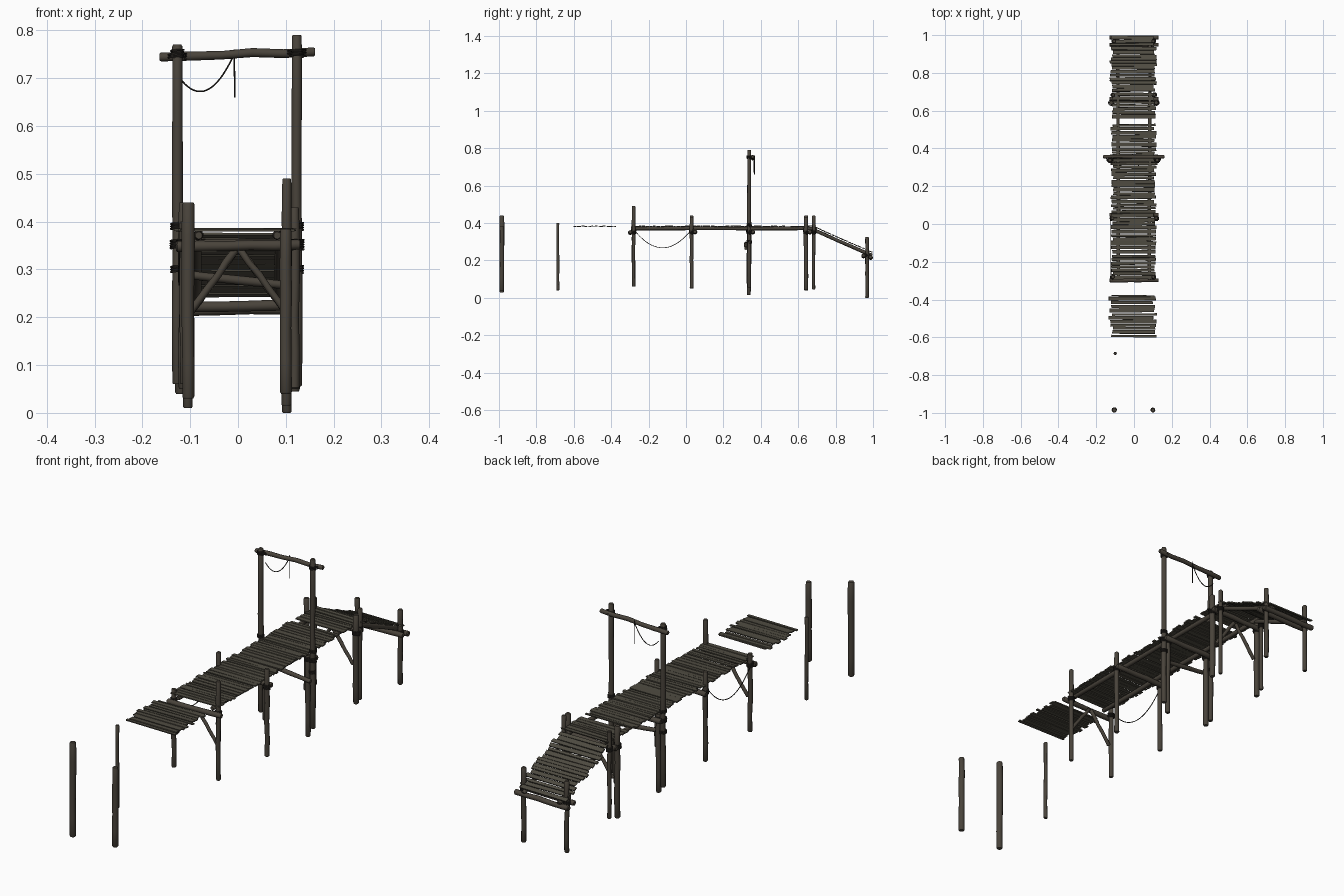
import bpy, bmesh, math, random
from mathutils import Vector, Matrix

random.seed(7)
if "Cube" in bpy.data.objects:
    bpy.data.objects.remove(bpy.data.objects["Cube"], do_unlink=True)


def material(name, rgb):
    m = bpy.data.materials.new(name)
    m.use_nodes = True
    m.diffuse_color = (*rgb, 1)
    bsdf = m.node_tree.nodes["Principled BSDF"]
    bsdf.inputs["Base Color"].default_value = (*rgb, 1)
    bsdf.inputs["Roughness"].default_value = 0.9
    return m


LOG = material("log brown", (0.066, 0.056, 0.043))
PLANK = material("plank grey brown", (0.078, 0.071, 0.053))
ROPE = material("dark rope", (0.022, 0.019, 0.016))


def finish(name, bm, mat, smooth=True):
    bmesh.ops.recalc_face_normals(bm, faces=bm.faces[:])
    me = bpy.data.meshes.new(name)
    bm.to_mesh(me)
    bm.free()
    me.materials.append(mat)
    if smooth:
        me.polygons.foreach_set("use_smooth", [True] * len(me.polygons))
        me.set_sharp_from_angle(angle=math.radians(40))
    ob = bpy.data.objects.new(name, me)
    bpy.context.collection.objects.link(ob)
    return ob


def tube(name, pts, radii, mat, sides=8):
    """Skin a ring of vertices along a path and cap both ends."""
    bm = bmesh.new()
    pts = [Vector(p) for p in pts]
    rings = []
    for i, p in enumerate(pts):
        t = (pts[min(i + 1, len(pts) - 1)] - pts[max(i - 1, 0)]).normalized()
        ref = Vector((0, 1, 0)) if abs(t.y) < 0.8 else Vector((1, 0, 0))
        u = t.cross(ref).normalized()
        v = t.cross(u)
        angles = [math.tau * k / sides for k in range(sides)]
        rings.append([bm.verts.new(p + radii[i] * (u * math.cos(a) + v * math.sin(a)))
                      for a in angles])
    for a, b in zip(rings, rings[1:]):
        for k in range(sides):
            j = (k + 1) % sides
            bm.faces.new((a[k], a[j], b[j], b[k]))
    bm.faces.new(rings[0])
    bm.faces.new(rings[-1])
    return finish(name, bm, mat)


def log(name, a, b, r, wobble=0.0015):
    """Slightly crooked round timber with worn ends."""
    a, b = Vector(a), Vector(b)
    end = min(0.3 * r / (b - a).length, 0.1)
    steps = [0, end, 0.2, 0.4, 0.6, 0.8, 1 - end, 1]
    pts, radii = [], []
    for s in steps:
        off = Vector([random.uniform(-wobble, wobble) for _ in range(3)])
        pts.append(a.lerp(b, s) + (off if 0.1 < s < 0.9 else Vector()))
        radii.append(r * (0.78 if s in (0, 1) else random.uniform(0.92, 1.06)))
    return tube(name, pts, radii, LOG, 10)


def lashing(name, x, y, z, r, turns=3):
    """Rope wound around an upright post."""
    n = turns * 12
    pts = [(x + r * math.cos(math.tau * i / 12), y + r * math.sin(math.tau * i / 12),
            z + 0.005 * (i / 12 - turns / 2)) for i in range(n + 1)]
    tube(name, pts, [0.0024] * len(pts), ROPE, 5)


def rope(name, a, b, sag, n=20):
    a, b = Vector(a), Vector(b)
    pts = [a.lerp(b, i / n) - Vector((0, 0, sag * (1 - (2 * i / n - 1) ** 2)))
           for i in range(n + 1)]
    tube(name, pts, [0.0018] * len(pts), ROPE, 5)


def planks(name, start, end, x0, x1, ragged, gaps=()):
    """Row of uneven boards from start to end, given as (y, z)."""
    bm = bmesh.new()
    dy, dz = end[0] - start[0], end[1] - start[1]
    length, pitch = math.hypot(dy, dz), math.atan2(dz, dy)
    d = 0.0
    while d < length - 0.008:
        w = min(random.uniform(0.013, 0.025), length - d)
        c = (d + w / 2) / length
        y, z = start[0] + dy * c, start[1] + dz * c
        if not any(lo < y < hi for lo, hi in gaps):
            left = x0 + random.uniform(-ragged, ragged)
            right = x1 + random.uniform(-ragged, ragged)
            place = (Matrix.Translation(((left + right) / 2, y, z + random.uniform(-0.001, 0.001)))
                     @ Matrix.Rotation(pitch + random.uniform(-0.05, 0.05), 4, 'X')
                     @ Matrix.Rotation(random.uniform(-0.015, 0.015), 4, 'Z')
                     @ Matrix.Diagonal((right - left, w - 0.002, 0.005, 1)))
            cube = bmesh.ops.create_cube(bm, size=1, matrix=place)
            # chipped, tapering ends
            for v in cube["verts"]:
                v.co.y += random.uniform(-0.0015, 0.0015)
                v.co.x += random.uniform(-0.002, 0.002)
        d += w + random.choice((0, 0.001, 0.002, 0.004))
    finish(name, bm, PLANK, False)


# Upright posts: name, x, y, bottom, top, radius
POSTS = [
    ("outer_post_right", -0.104, -0.985, 0.03, 0.44, 0.0135),
    ("outer_post_left", 0.100, -0.985, 0.04, 0.385, 0.0125),
    ("lone_post", -0.100, -0.685, 0.04, 0.40, 0.008),
    ("front_post_right", -0.112, -0.28, 0.06, 0.40, 0.010),
    ("front_post_left", 0.102, -0.28, 0.06, 0.49, 0.010),
    ("middle_post_right", -0.114, 0.03, 0.05, 0.44, 0.010),
    ("middle_post_left", 0.118, 0.03, 0.05, 0.43, 0.010),
    ("gate_post_right", -0.127, 0.338, 0.06, 0.77, 0.011),
    ("gate_post_left", 0.123, 0.338, 0.055, 0.79, 0.011),
    ("gate_support_right", -0.104, 0.336, 0.03, 0.37, 0.011),
    ("gate_support_left", 0.101, 0.336, 0.015, 0.37, 0.011),
    ("rear_post_right", -0.120, 0.642, 0.04, 0.44, 0.012),
    ("rear_post_left", 0.118, 0.642, 0.045, 0.43, 0.012),
    ("ramp_top_post_right", -0.110, 0.683, 0.05, 0.43, 0.009),
    ("ramp_top_post_left", 0.108, 0.683, 0.045, 0.44, 0.009),
    ("ramp_end_post_right", -0.105, 0.968, 0.01, 0.32, 0.010),
    ("ramp_end_post_left", 0.102, 0.968, 0.0, 0.325, 0.010),
]
for name, x, y, low, high, r in POSTS:
    log(name, (x, y, low), (x, y, high), r)
    if y > -0.5:
        z = 0.225 if y > 0.9 else 0.352
        lashing(name + "_lashing", x, y, z, r + 0.003, 4)
        if "gate_post" in name:
            for k, height in enumerate((0.39, 0.30, 0.752)):
                lashing(f"{name}_wrap_{k}", x, y, height, r + 0.002)

# Cross beams under the deck
for name, y, z in (("front", -0.298, 0.348), ("middle", 0.048, 0.350), ("gate", 0.357, 0.350),
                   ("rear", 0.662, 0.350), ("ramp_end", 0.987, 0.214),
                   ("ramp_end_inner", 0.949, 0.222)):
    log(name + "_cross_beam", (-0.13, y, z), (0.13, y, z + 0.004), 0.011)
log("slanted_tie", (-0.125, 0.320, 0.292), (0.125, 0.320, 0.265), 0.009)

# Stringers carrying the deck and the ramp
for side, sx in (("right", -1), ("left", 1)):
    log(side + "_deck_stringer", (sx * 0.082, -0.295, 0.371), (sx * 0.084, 0.70, 0.371), 0.0095)
    log(side + "_ramp_stringer", (sx * 0.085, 0.68, 0.365), (sx * 0.085, 0.995, 0.226), 0.0095)
    # Diagonal braces
    for name, y in (("front", -0.282), ("rear", 0.645)):
        log(f"{name}_{side}_brace", (sx * 0.004, y, 0.342), (sx * 0.102, y, 0.208), 0.0075)

# Decking
planks("loose_deck", (-0.60, 0.383), (-0.375, 0.383), -0.122, 0.112, 0.012)
planks("main_deck", (-0.292, 0.383), (0.70, 0.383), -0.117, 0.112, 0.007,
       gaps=((0.54, 0.558), (0.575, 0.59)))
planks("ramp_deck", (0.70, 0.374), (0.997, 0.243), -0.118, 0.112, 0.010)

# Gate crossbar with hanging ropes
log("gate_crossbar", (-0.164, 0.356, 0.744), (0.161, 0.356, 0.755), 0.0095, 0.003)
lashing("crossbar_knot_right", -0.127, 0.345, 0.746, 0.018, 2)
lashing("crossbar_knot_left", 0.123, 0.345, 0.754, 0.018, 2)
rope("gate_rope_loop", (-0.122, 0.362, 0.70), (-0.008, 0.364, 0.75), 0.05)
rope("gate_rope_end", (-0.008, 0.366, 0.76), (-0.007, 0.366, 0.66), 0)

# Slack rope between the first two right-hand posts
rope("slack_side_rope", (-0.122, -0.275, 0.36), (-0.124, 0.025, 0.36), 0.092)
